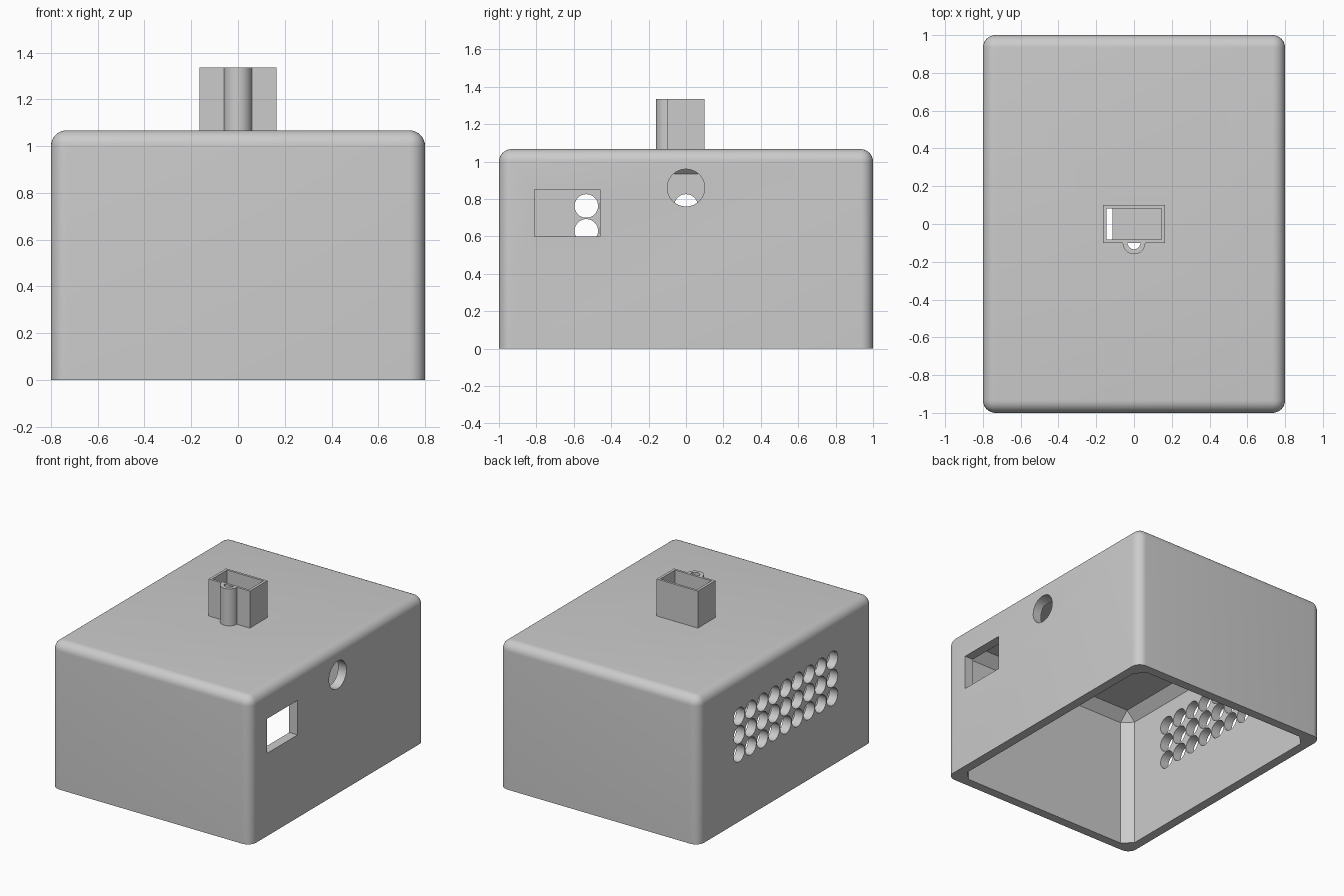
import bpy, bmesh, math
from mathutils import Matrix, Vector

cube = bpy.data.objects.get("Cube")
if cube:
    bpy.data.objects.remove(cube, do_unlink=True)

grey = bpy.data.materials.new("light grey plastic")
grey.use_nodes = True
colour = (0.6, 0.6, 0.6, 1)
grey.diffuse_color = colour
grey.node_tree.nodes["Principled BSDF"].inputs["Base Color"].default_value = colour

W, L, H = 1.6, 2.0, 1.067      # case size
T = 0.067                      # wall thickness, also edge radius
POST_TOP = 1.335


def make(name, bm):
    bmesh.ops.recalc_face_normals(bm, faces=bm.faces)
    mesh = bpy.data.meshes.new(name)
    bm.to_mesh(mesh)
    bm.free()
    mesh.materials.append(grey)
    ob = bpy.data.objects.new(name, mesh)
    bpy.context.collection.objects.link(ob)
    return ob


def box(name, low, high, bevel=0, segments=1):
    """Box between two corners; bevels every edge except those at the bottom."""
    low, high = Vector(low), Vector(high)
    bm = bmesh.new()
    size = Matrix.Diagonal((*(high - low), 1))
    bmesh.ops.create_cube(bm, size=1, matrix=Matrix.Translation((low + high) / 2) @ size)
    if bevel:
        edges = [e for e in bm.edges if max(v.co.z for v in e.verts) > low.z + 0.01]
        bmesh.ops.bevel(bm, geom=edges, offset=bevel, segments=segments,
                        profile=0.5, affect='EDGES', clamp_overlap=True)
    return make(name, bm)


def half_round(name, radius, y, z0, z1, back):
    """Half cylinder bulging to the front, with its flat side at y + back."""
    bm = bmesh.new()
    steps = 24
    points = [(-radius, y + back)] if back else []
    for i in range(steps + 1):
        a = math.pi + math.pi * i / steps
        points.append((radius * math.cos(a), y + radius * math.sin(a)))
    if back:
        points.append((radius, y + back))
    face = bm.faces.new([bm.verts.new((px, py, z0)) for px, py in points])
    ext = bmesh.ops.extrude_face_region(bm, geom=[face])
    top = [g for g in ext["geom"] if isinstance(g, bmesh.types.BMVert)]
    bmesh.ops.translate(bm, verts=top, vec=(0, 0, z1 - z0))
    return make(name, bm)


def side_holes(name, centres, radius, x):
    """Row of round cutters pointing along x."""
    bm = bmesh.new()
    for y, z in centres:
        place = Matrix.Translation((x, y, z)) @ Matrix.Rotation(math.pi / 2, 4, 'Y')
        bmesh.ops.create_cone(bm, cap_ends=True, segments=32, radius1=radius,
                              radius2=radius, depth=0.4, matrix=place)
    return make(name, bm)


def combine(target, other, operation):
    mod = target.modifiers.new(other.name, 'BOOLEAN')
    mod.operation = operation
    mod.solver = 'EXACT'
    mod.object = other
    bpy.context.view_layer.objects.active = target
    bpy.ops.object.modifier_apply(modifier=mod.name)
    bpy.data.objects.remove(other, do_unlink=True)


# Rounded case, hollowed by a chamfered cavity open at the bottom
case = box("case", (-W / 2, -L / 2, 0), (W / 2, L / 2, H), T, 8)
combine(case, box("cavity", (T - W / 2, T - L / 2, -0.2), (W / 2 - T, L / 2 - T, H - T), T),
        'DIFFERENCE')

# Socket on the roof with a half-round cable tube on its front
combine(case, box("socket", (-0.165, -0.1, H - 0.03), (0.165, 0.1, POST_TOP)), 'UNION')
combine(case, half_round("tube", 0.06, -0.1, H - 0.03, POST_TOP, 0.05), 'UNION')

# Openings: socket pocket, slot and tube bore through the roof
combine(case, box("pocket", (-0.146, -0.083, H), (0.146, 0.083, 1.5)), 'DIFFERENCE')
combine(case, box("slot", (-0.146, -0.083, 0.9), (-0.113, 0.083, H + 0.1)), 'DIFFERENCE')
combine(case, half_round("bore", 0.034, -0.1, 0.9, 1.5, 0), 'DIFFERENCE')

# Rectangular and round ports in the left wall
combine(case, box("port", (0.6, -0.81, 0.6), (1, -0.46, 0.85)), 'DIFFERENCE')
combine(case, side_holes("round_port", [(0, 0.86)], 0.1, W / 2), 'DIFFERENCE')

# Vent grid in the right wall
pitch = 0.1333
grid = [((c - 4) * pitch, 0.763 - r * pitch) for c in range(9) for r in range(3)]
combine(case, side_holes("vents", grid, 0.063, -W / 2), 'DIFFERENCE')

# Smooth the rounded edges, keep the corners sharp
bpy.ops.object.select_all(action='DESELECT')
case.select_set(True)
bpy.context.view_layer.objects.active = case
bpy.ops.object.shade_smooth_by_angle(angle=math.radians(30))
